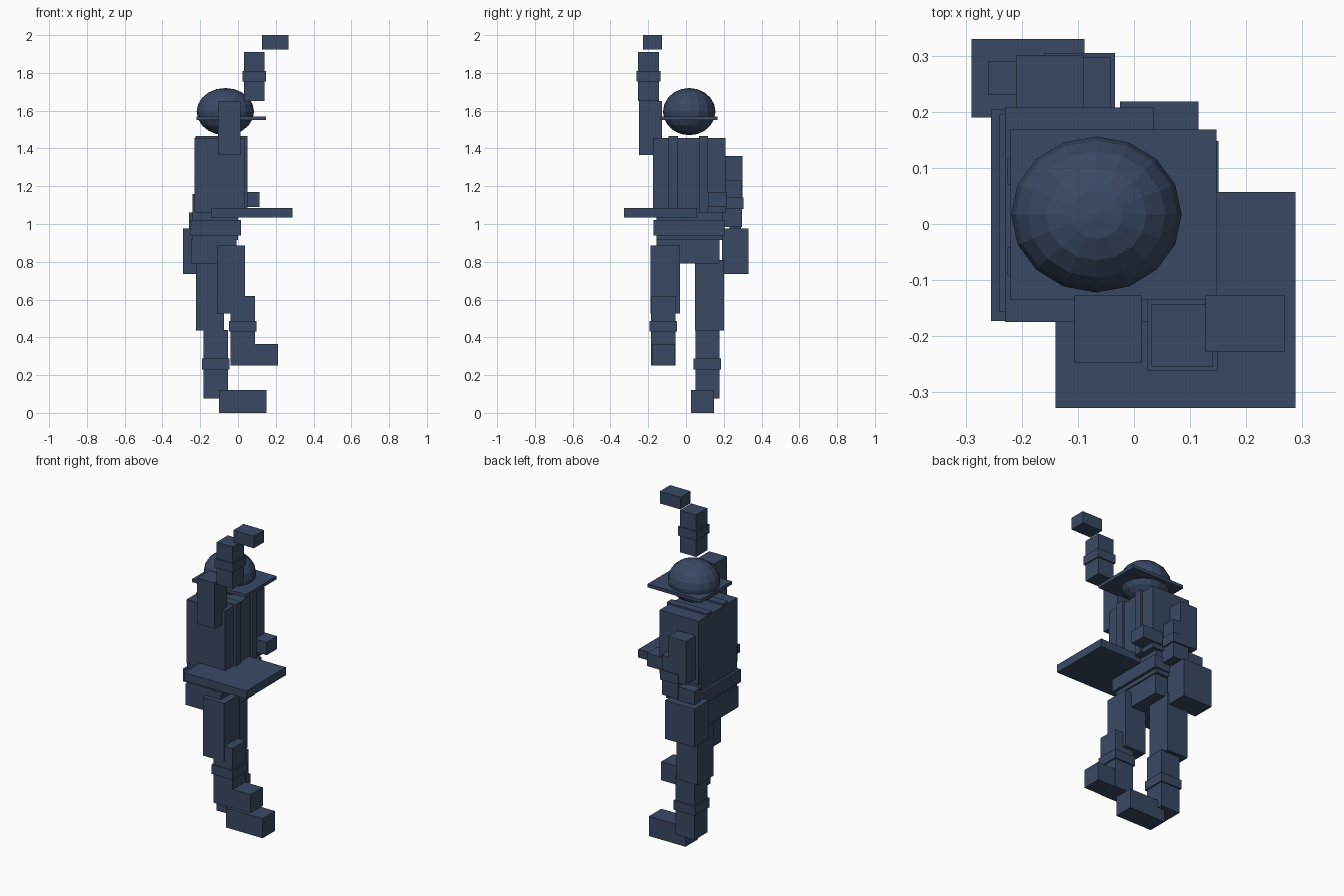
import bpy, bmesh
from mathutils import Vector

cube = bpy.data.objects.get("Cube")
if cube:
    bpy.data.objects.remove(cube, do_unlink=True)

navy = bpy.data.materials.new("navy blue")
COLOUR = (0.041, 0.066, 0.127, 1)
navy.use_nodes = True
navy.diffuse_color = COLOUR
bsdf = navy.node_tree.nodes["Principled BSDF"]
bsdf.inputs["Base Color"].default_value = COLOUR
bsdf.inputs["Roughness"].default_value = 0.8


def add_object(name, bm, centre, size):
    """Turn a unit-sized bmesh into a scaled, flat-shaded part."""
    bmesh.ops.scale(bm, vec=Vector(size), verts=bm.verts)
    mesh = bpy.data.meshes.new(name)
    bm.to_mesh(mesh)
    bm.free()
    mesh.materials.append(navy)
    obj = bpy.data.objects.new(name, mesh)
    obj.location = centre
    bpy.context.collection.objects.link(obj)
    return obj


def box(name, x, y, z):
    """Block given by its range along each axis."""
    bm = bmesh.new()
    bmesh.ops.create_cube(bm, size=1)
    ranges = (x, y, z)
    return add_object(name, bm, [(a + b) / 2 for a, b in ranges],
                      [b - a for a, b in ranges])


def limb_cuff(name, limb, z, grow=0.008):
    """Band that wraps a limb block slightly proud of its sides."""
    (cx, cy, _), (sx, sy, _) = limb.location, (max(v.co[i] for v in limb.data.vertices)
                                               for i in range(3))
    sx, sy = sx + grow, sy + grow
    return box(name, (cx - sx, cx + sx), (cy - sy, cy + sy), z)


# Head and flat cap brim
bm = bmesh.new()
bmesh.ops.create_uvsphere(bm, u_segments=16, v_segments=10, radius=1)
add_object("head", bm, (-0.067, 0.017, 1.595), (0.152, 0.139, 0.125))
box("hat_brim", (-0.22, 0.147), (-0.135, 0.168), (1.55, 1.57))

# Torso with two straps
box("torso", (-0.23, 0.035), (-0.175, 0.208), (1.06, 1.455))
for side, y in (("right", (-0.092, -0.042)), ("left", (0.07, 0.117))):
    box(side + "_strap", (-0.225, 0.05), y, (1.06, 1.465))

# Waist, belt and hips
box("waist", (-0.24, 0.0), (-0.157, 0.195), (0.915, 1.16))
box("belt", (-0.255, 0.017), (-0.173, 0.205), (0.94, 1.02))
box("hips", (-0.25, -0.008), (-0.157, 0.177), (0.79, 0.92))

# Board, hip bag and the block above the bag
box("board", (-0.14, 0.288), (-0.328, 0.057), (1.035, 1.085))
box("hip_bag", (-0.29, -0.088), (0.19, 0.33), (0.735, 0.975))
box("bag_handle", (-0.26, -0.14), (0.23, 0.29), (0.97, 1.06))

# Raised right arm
box("right_upper_arm", (-0.106, 0.014), (-0.248, -0.127), (1.365, 1.65))
arm = box("right_forearm", (0.031, 0.141), (-0.254, -0.143), (1.65, 1.91))
limb_cuff("right_sleeve_cuff", arm, (1.755, 1.81))
box("right_hand", (0.127, 0.268), (-0.227, -0.127), (1.925, 2.0))

# Lowered left arm
box("left_upper_arm", (-0.21, -0.09), (0.18, 0.3), (1.09, 1.36))
arm = box("left_forearm", (-0.152, -0.042), (0.186, 0.297), (0.985, 1.23))
limb_cuff("left_sleeve_cuff", arm, (1.08, 1.14))
box("left_hand", (-0.025, 0.115), (0.117, 0.218), (1.09, 1.17))

# Lifted right leg
box("right_thigh", (-0.11, 0.036), (-0.188, -0.032), (0.525, 0.885))
leg = box("right_shin", (-0.04, 0.09), (-0.184, -0.055), (0.25, 0.62))
limb_cuff("right_boot_cuff", leg, (0.43, 0.487))
box("right_boot", (-0.038, 0.212), (-0.18, -0.06), (0.25, 0.365))

# Standing left leg
box("left_thigh", (-0.222, -0.075), (0.048, 0.202), (0.435, 0.81))
leg = box("left_shin", (-0.183, -0.053), (0.049, 0.178), (0.075, 0.44))
limb_cuff("left_boot_cuff", leg, (0.23, 0.287))
box("left_boot", (-0.1, 0.151), (0.026, 0.148), (0.0, 0.122))
